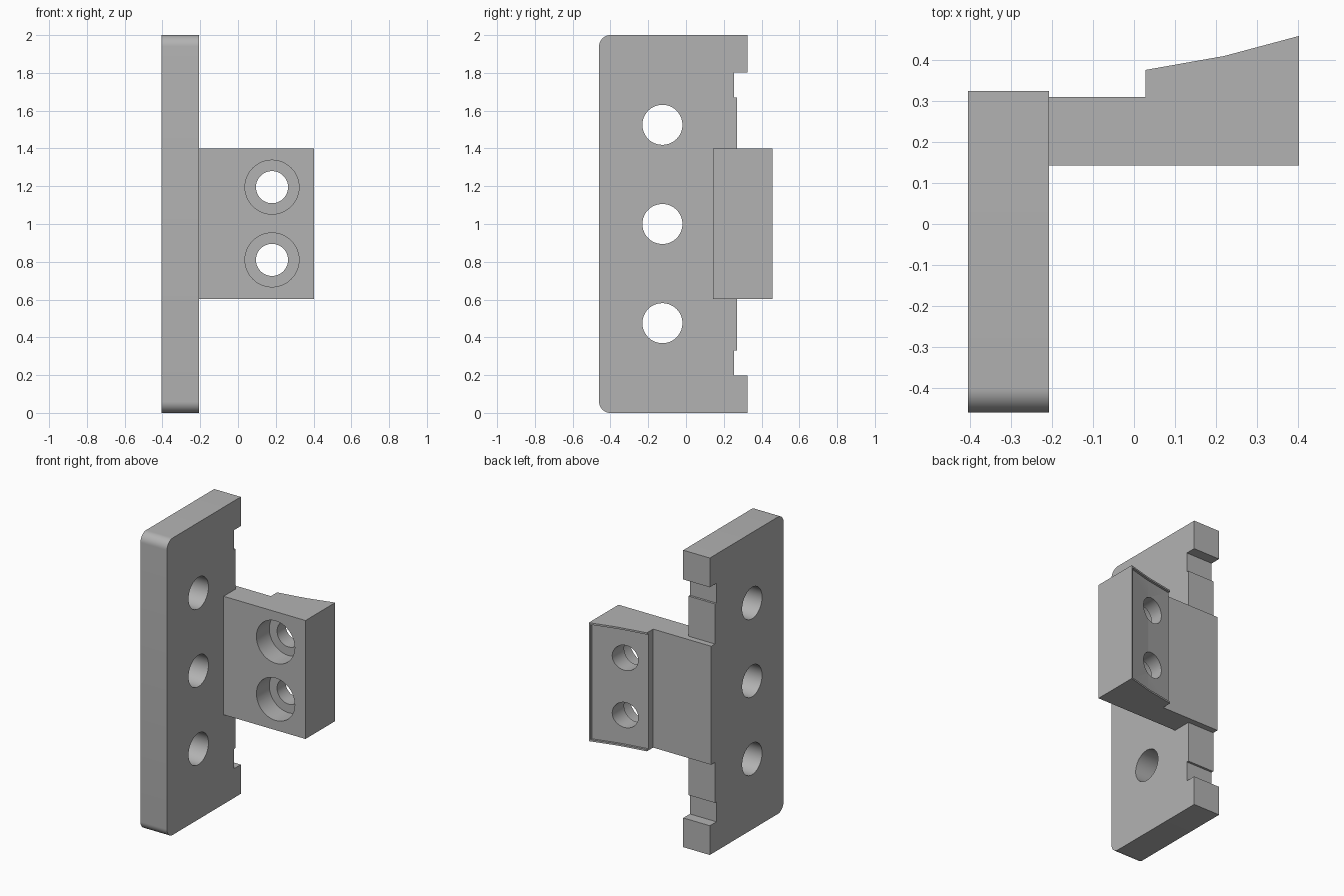
import bpy, bmesh
from math import sin, cos, pi, radians
from mathutils import Vector

cube = bpy.data.objects.get("Cube")
if cube:
    bpy.data.objects.remove(cube, do_unlink=True)

grey = bpy.data.materials.new("plain_grey")
grey.use_nodes = True
grey.diffuse_color = (0.45, 0.45, 0.45, 1)
grey.node_tree.nodes["Principled BSDF"].inputs["Base Color"].default_value = (0.45, 0.45, 0.45, 1)


def prism(name, outline, axis, low, high):
    """Extrude a 2D outline along x (outline is y, z) or along z (outline is x, y),
    or along y (outline is x, z)."""
    def place(p):
        a, b = p
        return {"x": (low, a, b), "y": (a, low, b), "z": (a, b, low)}[axis]
    bm = bmesh.new()
    base = bm.faces.new([bm.verts.new(place(p)) for p in outline])
    step = Vector([(high - low) * (axis == k) for k in "xyz"])
    ext = bmesh.ops.extrude_face_region(bm, geom=[base], use_keep_orig=True)
    bmesh.ops.translate(bm, vec=step, verts=[v for v in ext["geom"] if isinstance(v, bmesh.types.BMVert)])
    bmesh.ops.recalc_face_normals(bm, faces=bm.faces[:])
    mesh = bpy.data.meshes.new(name)
    bm.to_mesh(mesh)
    bm.free()
    mesh.materials.append(grey)
    obj = bpy.data.objects.new(name, mesh)
    bpy.context.collection.objects.link(obj)
    return obj


def arc(a, b, r, start, end, n):
    angles = [start + (end - start) * i / n for i in range(n + 1)]
    return [(a + r * cos(t), b + r * sin(t)) for t in angles]


def circle(a, b, r):
    return arc(a, b, r, 0, 2 * pi, 48)[:-1]


def combine(target, tool, operation):
    """Apply a boolean and discard the tool."""
    mod = target.modifiers.new("boolean", "BOOLEAN")
    mod.operation = operation
    mod.solver = "EXACT"
    mod.object = tool
    bpy.ops.object.select_all(action="DESELECT")
    bpy.context.view_layer.objects.active = target
    target.select_set(True)
    bpy.ops.object.modifier_apply(modifier=mod.name)
    bpy.data.objects.remove(tool, do_unlink=True)


LEFT, RIGHT = -0.405, 0.403

# Upright plate: rounded front corners and stepped back edge, mirrored about z = 1
upper = [(0.27, 1.67), (0.255, 1.67), (0.255, 1.803), (0.325, 1.803), (0.325, 2.0)]
upper += arc(-0.40, 1.94, 0.06, pi / 2, pi, 10)
lower = [(y, 2 - z) for y, z in reversed(upper)]
bracket = prism("mounting_bracket", upper + lower, "x", LEFT, -0.207)

# Through holes in the plate
for z in (0.475, 1.0, 1.525):
    combine(bracket, prism("plate_hole", circle(-0.125, z, 0.106), "x", -0.6, 0), "DIFFERENCE")

# Side arm with a thick sloping pad at its end
slope = [(0.028, 0.376), (0.22, 0.41), (RIGHT, 0.459)]
arm = prism("arm", [(LEFT, 0.143), (LEFT, 0.31), (0.028, 0.31)] + slope + [(RIGHT, 0.143)],
            "z", 0.602, 1.4)

# Shallow recess in the pad, leaving a thin rim on three sides
recess = [(0, 0.356), (0.028, 0.361), (0.22, 0.395), (0.391, 0.441), (0.391, 0.6), (0, 0.6)]
combine(arm, prism("recess", recess, "z", 0.614, 1.388), "DIFFERENCE")

# Counterbored screw holes
for z in (0.81, 1.195):
    combine(arm, prism("screw_hole", circle(0.18, z, 0.085), "y", 0, 0.6), "DIFFERENCE")
    combine(arm, prism("counterbore", circle(0.18, z, 0.143), "y", 0, 0.28), "DIFFERENCE")

combine(bracket, arm, "UNION")
bpy.ops.object.shade_smooth_by_angle(angle=radians(25))
